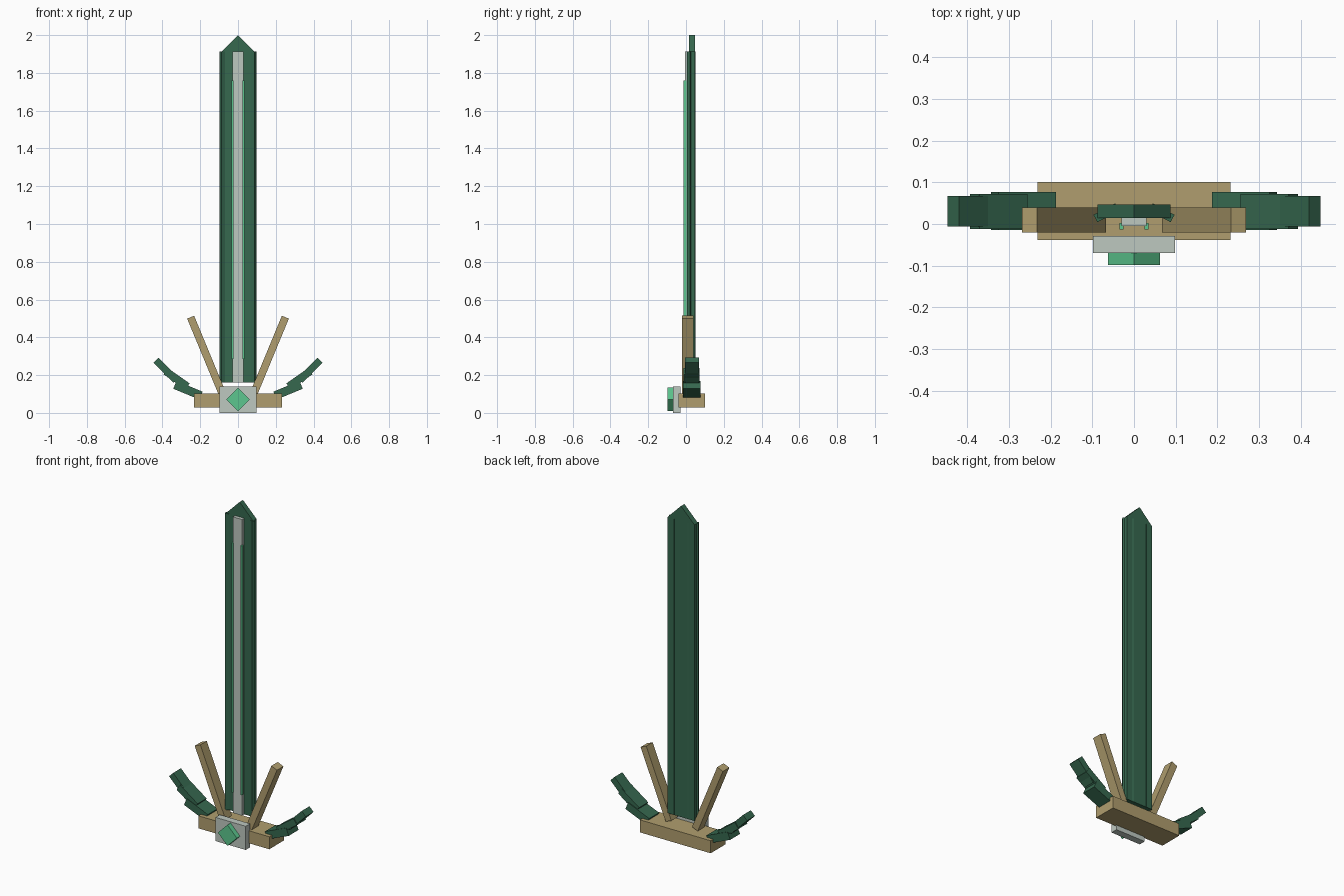
import bpy
import bmesh
from math import radians
from mathutils import Matrix, Vector

cube = bpy.data.objects.get("Cube")
if cube:
    bpy.data.objects.remove(cube, do_unlink=True)


def material(name, rgb):
    """Flat material from 0-255 display values, stored as linear."""
    lin = [((c / 255 + 0.055) / 1.055) ** 2.4 for c in rgb] + [1.0]
    m = bpy.data.materials.new(name)
    m.use_nodes = True
    m.diffuse_color = lin
    m.node_tree.nodes["Principled BSDF"].inputs["Base Color"].default_value = lin
    return m


DARK_GREEN = material("dark green", (54, 104, 79))
BRIGHT_GREEN = material("bright green", (92, 198, 142))
TAN = material("tan", (176, 158, 110))
GREY = material("pale grey", (190, 200, 192))


def box(name, center, size, mat, axis="Y", angle=0):
    """Box of a given size, turned about one axis through its centre."""
    bm = bmesh.new()
    bmesh.ops.create_cube(bm, size=1)
    bm.transform(Matrix.Rotation(radians(angle), 4, axis) @ Matrix.Diagonal((*size, 1)))
    mesh = bpy.data.meshes.new(name)
    bm.to_mesh(mesh)
    bm.free()
    mesh.materials.append(mat)
    ob = bpy.data.objects.new(name, mesh)
    ob.location = Vector(center)
    bpy.context.collection.objects.link(ob)
    return ob


def pair(name, center, size, mat, axis="Y", angle=0):
    """The same box on the left (+x) and mirrored on the right (-x)."""
    x, y, z = center
    box("left_" + name, (x, y, z), size, mat, axis, angle)
    box("right_" + name, (-x, y, z), size, mat, axis, -angle)


# Guard with front plate and diamond gem
box("guard", (0, 0.031, 0.065), (0.464, 0.14, 0.074), TAN)
box("front_plate", (0, -0.049, 0.07), (0.198, 0.041, 0.14), GREY)
box("gem", (0, -0.084, 0.071), (0.088, 0.03, 0.088), BRIGHT_GREEN, "Y", 45)

# Blade: core, point, angled cutting edges
BOTTOM, TOP = 0.16, 1.912
MID, HEIGHT = (BOTTOM + TOP) / 2, TOP - BOTTOM
box("blade_core", (0, 0.031, MID), (0.176, 0.032, HEIGHT), DARK_GREEN)
box("blade_point", (0, 0.031, TOP), (0.1245, 0.032, 0.1245), DARK_GREEN, "Y", 45)
pair("blade_edge", (0.0665, 0.027, MID), (0.059, 0.020, HEIGHT), DARK_GREEN, "Z", -28)

# Central ridge and glowing strips
box("ridge", (0, 0.007, MID), (0.06, 0.024, HEIGHT), GREY)
pair("glow_strip", (0.030, -0.005, 1.022), (0.010, 0.016, 1.475), BRIGHT_GREEN)

# Slanted prongs beside the blade
pair("prong", (0.1685, 0.010, 0.308), (0.04, 0.06, 0.43), TAN, "Y", 22.5)

# Curved wings made of three overlapping segments
pair("wing_inner", (0.265, 0.031, 0.12), (0.15, 0.092, 0.045), DARK_GREEN, "Y", -22.5)
pair("wing_middle", (0.325, 0.030, 0.18), (0.14, 0.084, 0.040), DARK_GREEN, "Y", -35)
pair("wing_outer", (0.381, 0.031, 0.226), (0.15, 0.073, 0.038), DARK_GREEN, "Y", -45)
